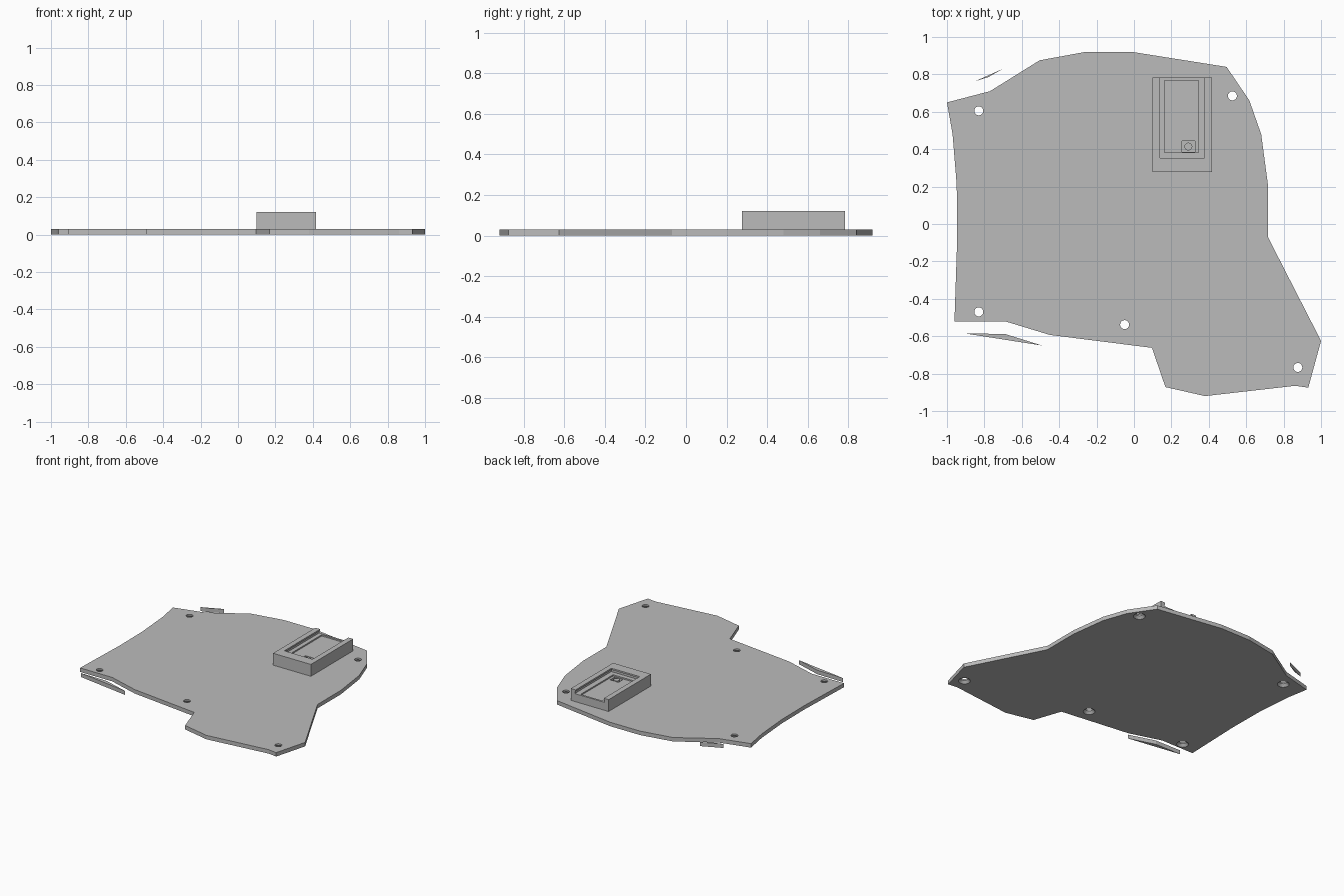
import bpy, bmesh
from mathutils import Matrix

if "Cube" in bpy.data.objects:
    bpy.data.objects.remove(bpy.data.objects["Cube"], do_unlink=True)

grey = bpy.data.materials.new("plain grey")
grey.use_nodes = True
colour = (0.5, 0.5, 0.5, 1)
grey.diffuse_color = colour
grey.node_tree.nodes["Principled BSDF"].inputs["Base Color"].default_value = colour

THICK = 0.03   # plate thickness
TOP = 0.12     # top of the holder


def finish(name, bm):
    bmesh.ops.recalc_face_normals(bm, faces=bm.faces)
    mesh = bpy.data.meshes.new(name)
    bm.to_mesh(mesh)
    bm.free()
    mesh.materials.append(grey)
    obj = bpy.data.objects.new(name, mesh)
    bpy.context.collection.objects.link(obj)
    return obj


def prism(name, outline, z0, z1):
    bm = bmesh.new()
    face = bm.faces.new([bm.verts.new((x, y, z0)) for x, y in outline])
    grown = bmesh.ops.extrude_face_region(bm, geom=[face])["geom"]
    verts = [v for v in grown if isinstance(v, bmesh.types.BMVert)]
    bmesh.ops.translate(bm, verts=verts, vec=(0, 0, z1 - z0))
    return finish(name, bm)


def block(name, x0, x1, y0, y1, z0, z1):
    return prism(name, [(x0, y0), (x1, y0), (x1, y1), (x0, y1)], z0, z1)


def cone(name, x, y, r0, r1, z0, z1, sides=24):
    bm = bmesh.new()
    bmesh.ops.create_cone(bm, cap_ends=True, segments=sides, radius1=r0, radius2=r1,
                          depth=z1 - z0, matrix=Matrix.Translation((x, y, (z0 + z1) / 2)))
    return finish(name, bm)


def cut(target, cutter):
    cutter.hide_render = True
    mod = target.modifiers.new("cut", 'BOOLEAN')
    mod.operation = 'DIFFERENCE'
    mod.solver = 'EXACT'
    mod.object = cutter
    bpy.context.view_layer.objects.active = target
    bpy.ops.object.modifier_apply(modifier=mod.name)
    bpy.data.objects.remove(cutter, do_unlink=True)


# Base plate
plate = prism("base_plate", [
    (-1, .65), (-.77, .71), (-.505, .875), (-.26, .92), (-.01, .92), (.495, .84),
    (.617, .66), (.68, .48), (.716, .21), (.716, -.07), (1, -.625), (.932, -.875),
    (.862, -.865), (.38, -.92), (.168, -.872), (.096, -.662), (-.45, -.593),
    (-.69, -.52), (-.96, -.52), (-.945, -.07), (-.948, .21), (-.97, .48)], 0, THICK)

# Screw holes, countersunk from below
for x, y in [(-.83, .605), (.526, .685), (-.83, -.47), (-.05, -.538), (.876, -.767)]:
    cut(plate, cone("hole_cutter", x, y, .024, .024, -.02, .05))
    cut(plate, cone("sink_cutter", x, y, .046, .024, -.005, .018))

# Loose slivers beside the plate
prism("back_sliver", [(-.85, .763), (-.78, .785), (-.70, .83)], 0, THICK)
prism("front_sliver", [(-.905, -.585), (-.69, -.588), (-.49, -.65)], 0, THICK)

# Board holder: a tray open at the back, with a lipped slot and a sunken floor
holder = block("board_holder", .10, .417, .277, .783, THICK, TOP)
cut(holder, block("opening_cutter", .14, .377, .354, .9, .09, .2))
cut(holder, block("slot_cutter", .133, .384, .346, .9, .09, .108))
cut(holder, block("floor_cutter", .164, .344, .381, .768, .08, .15))
cut(holder, block("button_well_cutter", .256, .326, .386, .443, .06, .15))
cone("reset_button", .291, .414, .021, .021, .06, .08, 20)
